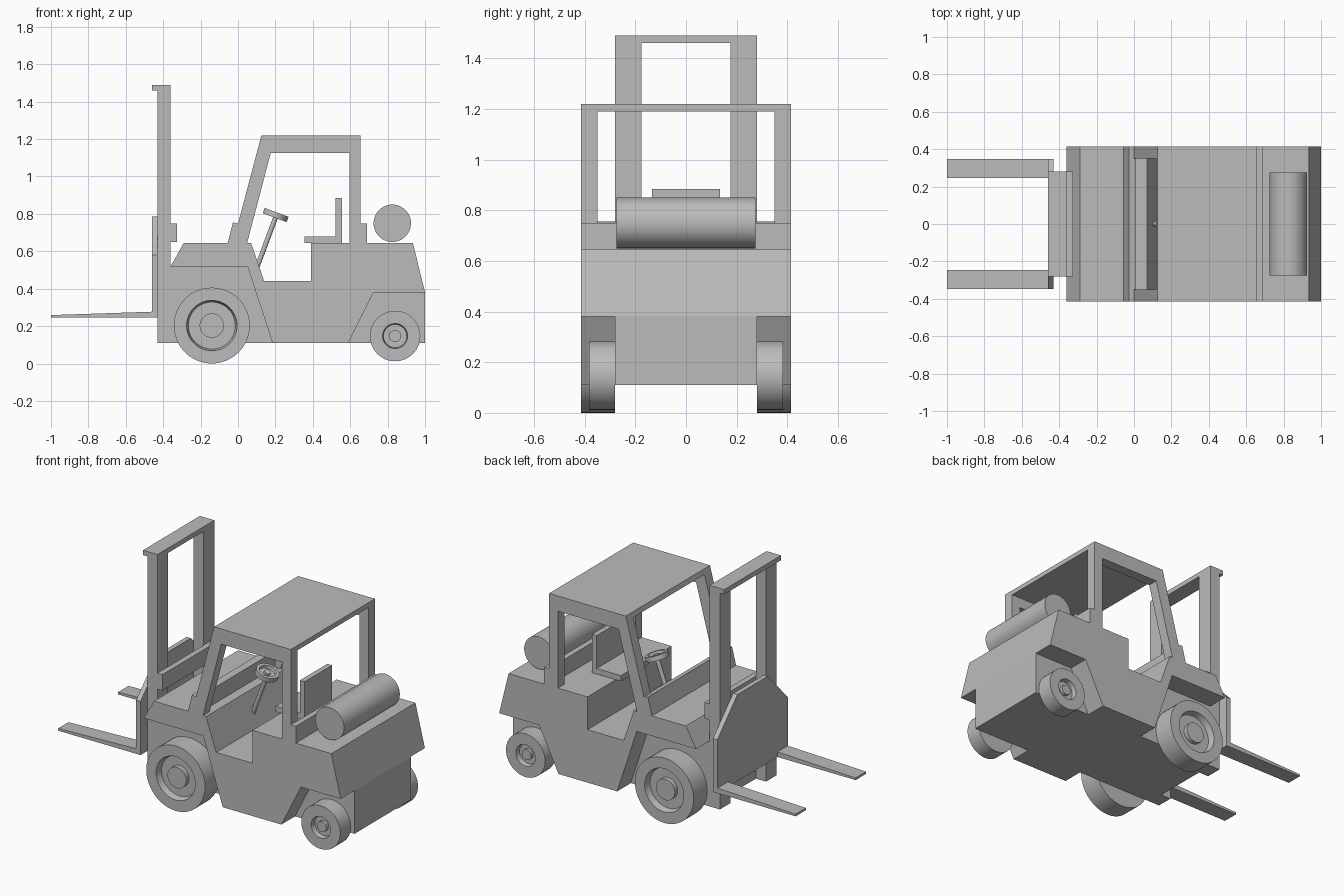
import bpy, bmesh, math
from mathutils import Vector

old = bpy.data.objects.get("Cube")
if old:
    bpy.data.objects.remove(old, do_unlink=True)

GREY = (0.5, 0.5, 0.5, 1)
mat = bpy.data.materials.new("plain_grey")
mat.use_nodes = True
mat.diffuse_color = GREY
mat.node_tree.nodes["Principled BSDF"].inputs["Base Color"].default_value = GREY


def finish(name, bm, smooth=False):
    bmesh.ops.recalc_face_normals(bm, faces=bm.faces)
    mesh = bpy.data.meshes.new(name)
    bm.to_mesh(mesh)
    bm.free()
    mesh.materials.append(mat)
    obj = bpy.data.objects.new(name, mesh)
    bpy.context.collection.objects.link(obj)
    if smooth:
        bpy.ops.object.select_all(action="DESELECT")
        obj.select_set(True)
        bpy.context.view_layer.objects.active = obj
        bpy.ops.object.shade_smooth_by_angle(angle=math.radians(30))
    return obj


def prism(name, points, direction):
    """Extrude a flat outline along a direction."""
    bm = bmesh.new()
    face = bm.faces.new([bm.verts.new(p) for p in points])
    new = bmesh.ops.extrude_face_region(bm, geom=[face])["geom"]
    verts = [v for v in new if isinstance(v, bmesh.types.BMVert)]
    bmesh.ops.translate(bm, verts=verts, vec=direction)
    return finish(name, bm)


def side_prism(name, outline, y0, y1):
    return prism(name, [(x, y0, z) for x, z in outline], (0, y1 - y0, 0))


def box(name, x0, x1, y0, y1, z0, z1):
    return side_prism(name, [(x0, z0), (x1, z0), (x1, z1), (x0, z1)], y0, y1)


def lathe(name, profile, origin, axis, steps=48):
    """Revolve (radius, distance) points about an axis through origin."""
    bm = bmesh.new()
    verts = [bm.verts.new((r, 0, h)) for r, h in profile]
    edges = [bm.edges.new(pair) for pair in zip(verts, verts[1:])]
    bmesh.ops.spin(bm, geom=verts + edges, cent=(0, 0, 0), axis=(0, 0, 1),
                   angle=math.tau, steps=steps, use_merge=True)
    bmesh.ops.remove_doubles(bm, verts=bm.verts, dist=1e-5)
    turn = Vector((0, 0, 1)).rotation_difference(Vector(axis)).to_matrix()
    bmesh.ops.rotate(bm, verts=bm.verts, cent=(0, 0, 0), matrix=turn)
    bmesh.ops.translate(bm, verts=bm.verts, vec=origin)
    return finish(name, bm, True)


def dish(radius, rim, hub, width, depth):
    """Wheel section: outer rim, recess and raised hub."""
    floor = width - depth
    return [(0, 0), (radius, 0), (radius, width), (rim, width), (rim * 0.93, floor),
            (hub, floor), (hub, width - depth * 0.3), (0, width - depth * 0.3)]


HALF, CORE = 0.415, 0.28

# Body shell with wheel arches and footwell, then the narrow core between wheels
side_prism("body", [(-0.36, 0.52), (-0.29, 0.645), (0.07, 0.645), (0.14, 0.44),
                    (0.39, 0.44), (0.39, 0.645), (0.935, 0.645), (1, 0.38),
                    (0.725, 0.38), (0.59, 0.11), (0.185, 0.11), (0.05, 0.52)], -HALF, HALF)
side_prism("front_core", [(-0.36, 0.11), (0.185, 0.11), (0.05, 0.52), (-0.36, 0.52)], -CORE, CORE)
side_prism("rear_core", [(0.59, 0.11), (1, 0.11), (1, 0.38), (0.725, 0.38)], -CORE, CORE)

# Cab: roof and window sills
side_prism("cab_roof", [(0.117, 1.19), (0.655, 1.19), (0.655, 1.22), (0.125, 1.22)], -0.35, 0.35)
side_prism("front_sill", [(-0.055, 0.645), (0.01, 0.645), (0.01, 0.745), (-0.027, 0.755)], -HALF, HALF)
box("rear_sill", 0.655, 0.69, -HALF, HALF, 0.645, 0.75)

# Seat and fuel tank
box("seat_cushion", 0.355, 0.555, -0.135, 0.135, 0.645, 0.68)
box("seat_back", 0.522, 0.555, -0.135, 0.135, 0.68, 0.885)
lathe("fuel_tank", [(0, 0), (0.1, 0), (0.1, 0.55), (0, 0.55)], (0.825, -0.275, 0.75), (0, 1, 0))

# Steering column and wheel
tilt = Vector((0.35, 0, 0.94)).normalized()
lathe("steering_column", [(0, 0), (0.013, 0), (0.013, 0.29), (0, 0.29)],
      Vector((0.1, 0, 0.51)), tilt, 16)
lathe("steering_wheel", dish(0.068, 0.05, 0.02, 0.03, 0.018),
      Vector((0.196, 0, 0.78)), tilt, 32)

# Mast crossbars and lifting carriage
box("mast_top_bar", -0.46, -0.36, -CORE, CORE, 1.46, 1.49)
box("mast_lower_bar", -0.36, -0.325, -CORE, CORE, 0.65, 0.75)
prism("carriage_plate", [(-0.46, y, z) for y, z in
                         [(-0.347, 0.245), (0.347, 0.245), (0.347, 0.58), (0.15, 0.785),
                          (-0.15, 0.785), (-0.347, 0.58)]], (0.03, 0, 0))

# Parts repeated on both sides
for label, s in (("near", -1), ("far", 1)):
    side_prism(label + "_cab_frame",
               [(-0.027, 0.645), (0.125, 1.22), (0.655, 1.22), (0.655, 0.645),
                (0.595, 0.645), (0.595, 1.125), (0.175, 1.125), (0.049, 0.645)],
               s * 0.35, s * HALF)
    box(label + "_mast_post", -0.43, -0.36, s * 0.175, s * CORE, 0.11, 1.46)
    side_prism(label + "_fork", [(-1, 0.245), (-0.46, 0.245), (-0.46, 0.277), (-1, 0.259)],
               s * 0.245, s * 0.347)
    lathe(label + "_front_wheel", dish(0.203, 0.135, 0.065, 0.135, 0.04),
          (-0.14, s * CORE, 0.206), (0, s, 0))
    lathe(label + "_rear_wheel", dish(0.135, 0.067, 0.032, 0.103, 0.03),
          (0.84, s * CORE, 0.147), (0, s, 0))

# Stand the tyres exactly on the ground
for obj in bpy.data.objects:
    if obj.name.endswith("front_wheel"):
        obj.location.z -= 0.003
